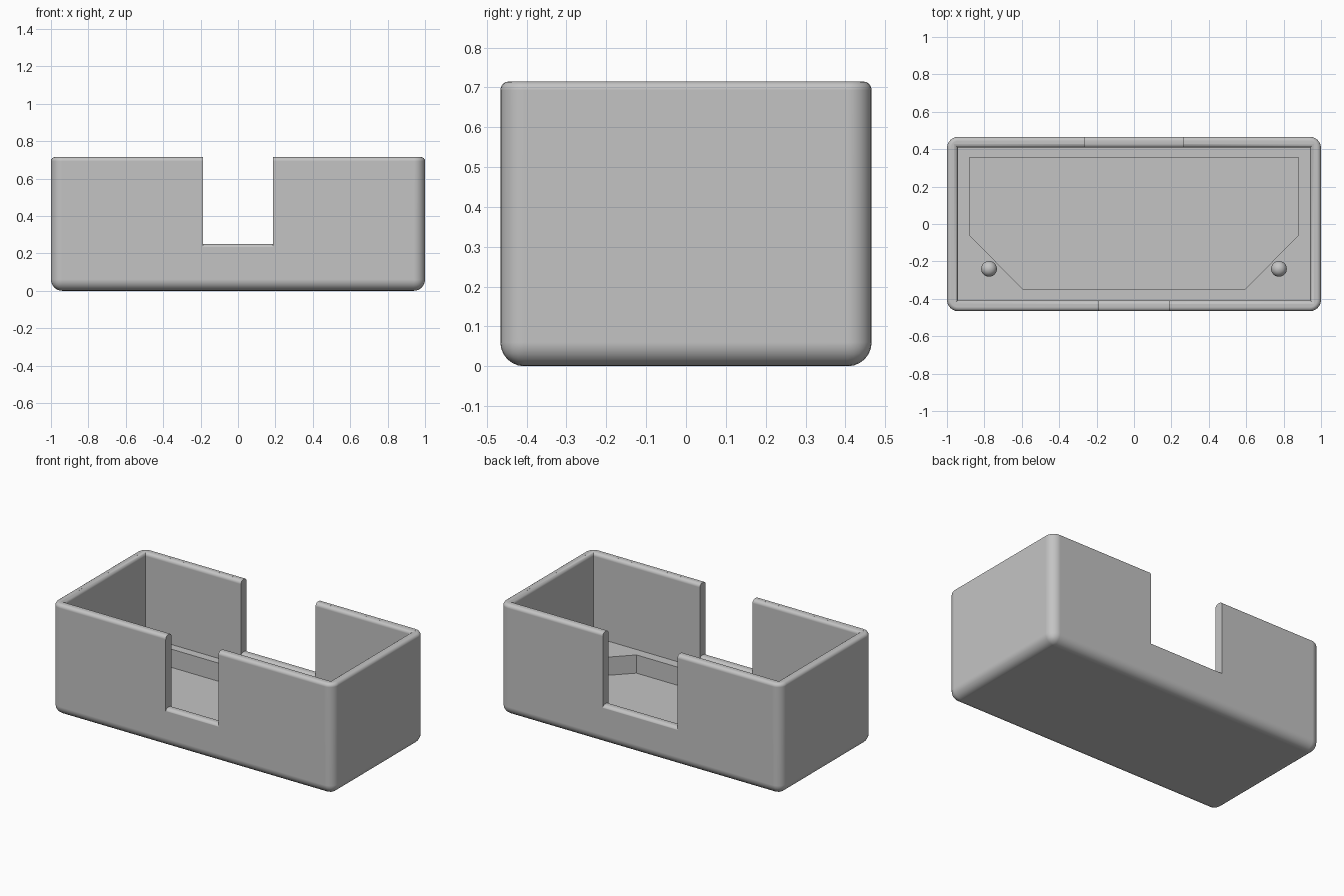
import bpy, bmesh
from math import sin, cos, pi, radians

cube = bpy.data.objects.get("Cube")
if cube:
    bpy.data.objects.remove(cube, do_unlink=True)

HX, HY, H = 1.0, 0.466, 0.715        # outer half sizes and height
WALL, CORNER, RIM = 0.058, 0.06, 0.022
LEDGE, FLOOR, SILL = 0.175, 0.058, 0.25
STEPS = 6

gray = bpy.data.materials.new("plain gray")
gray.use_nodes = True
gray.diffuse_color = (0.55, 0.55, 0.55, 1)
gray.node_tree.nodes["Principled BSDF"].inputs["Base Color"].default_value = (0.55, 0.55, 0.55, 1)


def add_object(name, bm):
    bmesh.ops.recalc_face_normals(bm, faces=bm.faces[:])
    mesh = bpy.data.meshes.new(name)
    bm.to_mesh(mesh)
    bm.free()
    mesh.materials.append(gray)
    obj = bpy.data.objects.new(name, mesh)
    bpy.context.collection.objects.link(obj)
    return obj


def loft(name, rings):
    """Closed solid through rings of equal point count."""
    bm = bmesh.new()
    loops = [[bm.verts.new(p) for p in ring] for ring in rings]
    n = len(loops[0])
    for a, b in zip(loops, loops[1:]):
        for i in range(n):
            j = (i + 1) % n
            bm.faces.new((a[i], a[j], b[j], b[i]))
    bm.faces.new(loops[0])
    bm.faces.new(loops[-1])
    return add_object(name, bm)


def rect(x, y, z):
    return [(-x, -y, z), (x, -y, z), (x, y, z), (-x, y, z)]


def select(obj):
    bpy.ops.object.select_all(action='DESELECT')
    obj.select_set(True)
    bpy.context.view_layer.objects.active = obj


def cut(obj, cutter):
    select(obj)
    cutter.hide_render = True
    mod = obj.modifiers.new("cut", 'BOOLEAN')
    mod.operation = 'DIFFERENCE'
    mod.solver = 'EXACT'
    mod.object = cutter
    bpy.ops.object.modifier_apply(modifier=mod.name)
    bpy.data.objects.remove(cutter, do_unlink=True)


# Outer block: wide rounding below and on the corners, fine rounding on top
bm = bmesh.new()
bmesh.ops.create_cube(bm, size=1)
for v in bm.verts:
    v.co = (v.co.x * 2 * HX, v.co.y * 2 * HY, (v.co.z + 0.5) * H)
at_top = lambda e: all(v.co.z > H - 0.001 for v in e.verts)
bmesh.ops.bevel(bm, geom=[e for e in bm.edges if not at_top(e)], offset=CORNER,
                segments=STEPS, profile=0.5, affect='EDGES')
bmesh.ops.bevel(bm, geom=[e for e in bm.edges if at_top(e)], offset=RIM,
                segments=4, profile=0.5, affect='EDGES')
tray = add_object("tray", bm)

# Main cavity, flaring along a quarter circle at the rim
ix, iy = HX - WALL, HY - WALL
rings = [rect(ix, iy, LEDGE)]
for i in range(5):
    t = i / 4 * radians(85)
    grow = RIM * (1 - cos(t))
    rings.append(rect(ix + grow, iy + grow, H - RIM + RIM * sin(t)))
rings.append(rect(ix + RIM, iy + RIM, H + 0.1))
cut(tray, loft("cavity_cutter", rings))

# Recessed pocket with clipped front corners
half = [(0.595, -0.347), (0.88, -0.06), (0.88, 0.355)]
outline = half + [(-x, y) for x, y in reversed(half)]
cut(tray, loft("pocket_cutter", [[(x, y, z) for x, y in outline] for z in (FLOOR, LEDGE + 0.05)]))


# Notches in the long walls, each leaving a rounded sill
def notch(name, side, half_width):
    outer, inner = HY + 0.001, iy - 0.001
    low = SILL - RIM
    profile = [(outer + 0.1, H + 0.1), (outer + 0.1, low)]
    profile += [(outer - RIM + RIM * cos(a), low + RIM * sin(a))
                for a in (i / 4 * pi / 2 for i in range(5))]
    profile += [(inner + RIM - RIM * sin(a), low + RIM * cos(a))
                for a in (i / 4 * pi / 2 for i in range(5))]
    profile += [(inner - 0.1, low), (inner - 0.1, H + 0.1)]
    cut(tray, loft(name, [[(x, side * y, z) for y, z in profile]
                          for x in (-half_width, half_width)]))


notch("front_notch_cutter", -1, 0.187)
notch("back_notch_cutter", 1, 0.265)

# Round-topped pegs on the ledge
R, PEG = 0.042, 0.06
for name, side in (("left_peg", 1), ("right_peg", -1)):
    levels = [(R, LEDGE - 0.02)]
    levels += [(R * cos(a), LEDGE + PEG + R * sin(a))
               for a in (i / STEPS * radians(86) for i in range(STEPS + 1))]
    peg = loft(name, [[(side * 0.775 + r * cos(k * pi / 16), -0.24 + r * sin(k * pi / 16), z)
                       for k in range(32)] for r, z in levels])
    select(peg)
    bpy.ops.object.shade_smooth_by_angle(angle=radians(35))

select(tray)
bpy.ops.object.shade_smooth_by_angle(angle=radians(30))
weighted = tray.modifiers.new("even_shading", 'WEIGHTED_NORMAL')
weighted.keep_sharp = True
